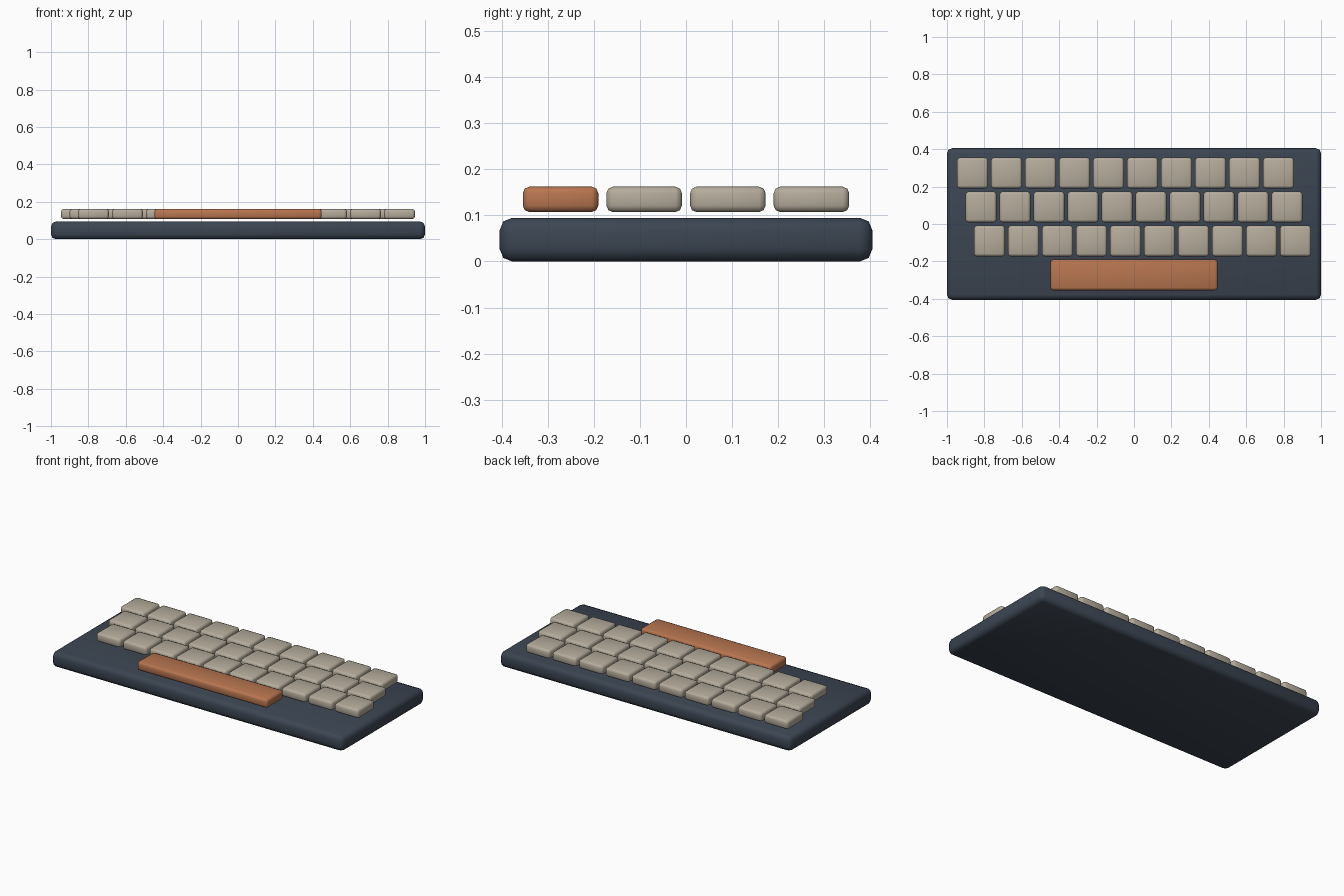
import bpy, math

if "Cube" in bpy.data.objects:
    bpy.data.objects.remove(bpy.data.objects["Cube"])

def material(name, rgb):
    m = bpy.data.materials.new(name)
    m.diffuse_color = (*rgb, 1)
    m.use_nodes = True
    m.node_tree.nodes["Principled BSDF"].inputs["Base Color"].default_value = m.diffuse_color
    return m

SLATE = material("slate case", (0.045, 0.060, 0.085))
CREAM = material("warm grey keys", (0.46, 0.41, 0.33))
COPPER = material("copper space bar", (0.48, 0.18, 0.08))

def rounded_box(name, size, centre, bevel, mat):
    bpy.ops.mesh.primitive_cube_add(size=1, location=centre)
    ob = bpy.context.object
    ob.name = name
    ob.scale = size
    bpy.ops.object.transform_apply(location=False, rotation=False, scale=True)
    ob.data.materials.append(mat)
    mod = ob.modifiers.new("Rounded edges", 'BEVEL')
    mod.width = bevel
    mod.segments = 2
    bpy.ops.object.modifier_apply(modifier=mod.name)
    bpy.ops.object.shade_smooth_by_angle(angle=math.radians(50))
    return ob

# Case
rounded_box("case", (2.0, 0.81, 0.095), (0, 0, 0.0475), 0.027, SLATE)

# Three staggered rows of ten keys, floating just above the case
PITCH, KEY, HEIGHT, KEY_Z = 0.1818, 0.164, 0.055, 0.135
for row in range(3):
    y = (1.5 - row) * PITCH
    for col in range(10):
        x = (col - 4.5) * PITCH + (row - 1) * PITCH / 4
        rounded_box(f"key_row{row + 1}_{col + 1}", (KEY, KEY, HEIGHT),
                    (x, y, KEY_Z), 0.014, CREAM)

# Space bar
rounded_box("space_bar", (0.894, KEY, HEIGHT), (0, -1.5 * PITCH, KEY_Z), 0.014, COPPER)
